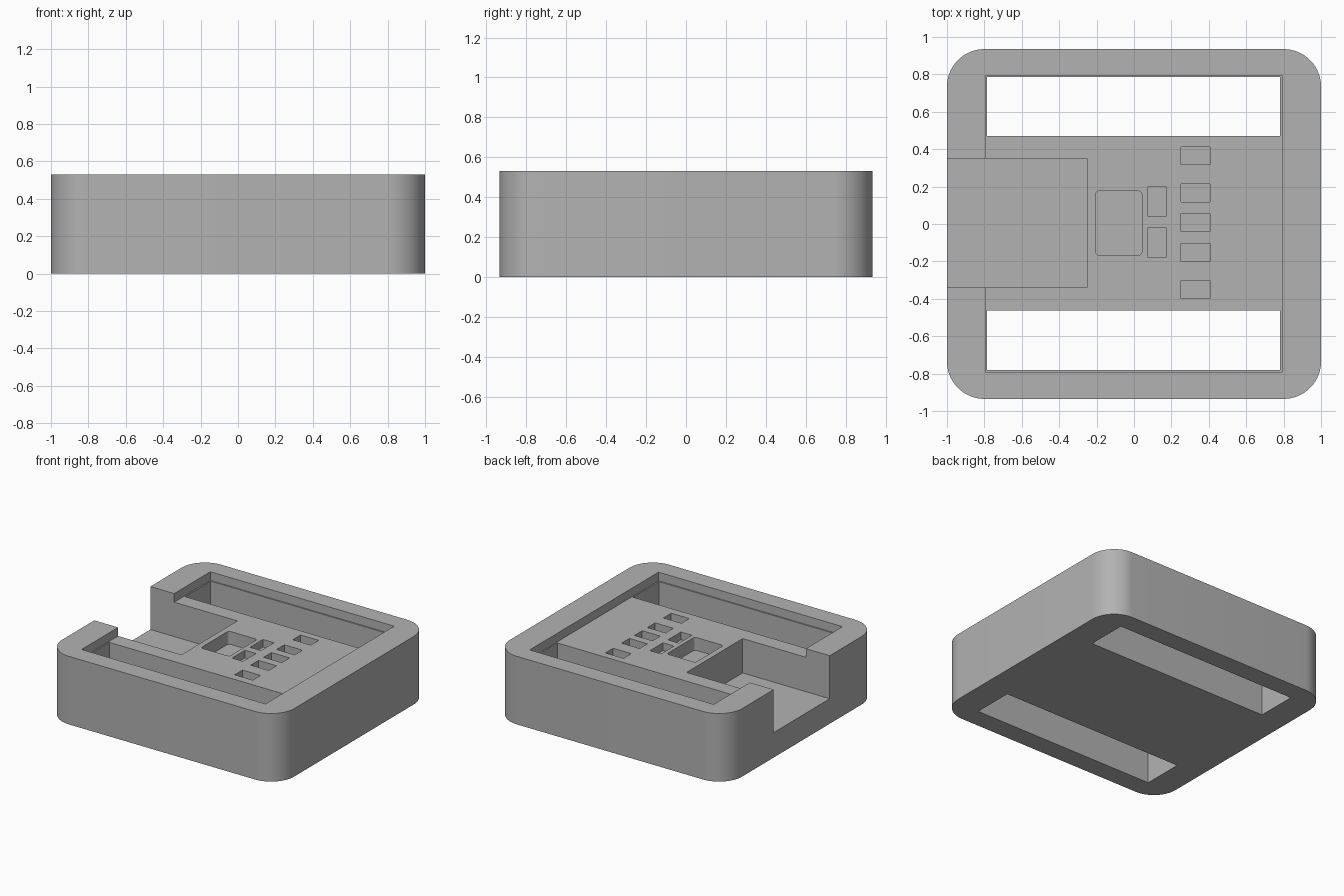
import bpy, bmesh

old = bpy.data.objects.get("Cube")
if old:
    bpy.data.objects.remove(old, do_unlink=True)

# Single grey material
grey = bpy.data.materials.new("plain_grey")
grey.use_nodes = True
colour = (0.45, 0.45, 0.45, 1)
grey.diffuse_color = colour
bsdf = next(n for n in grey.node_tree.nodes if n.type == 'BSDF_PRINCIPLED')
bsdf.inputs["Base Color"].default_value = colour


def block(name, x, y, z, radius=0, segments=12):
    """Box from (min, max) ranges, with optional rounded vertical corners."""
    bm = bmesh.new()
    bmesh.ops.create_cube(bm, size=1)
    for v in bm.verts:
        for i, (low, high) in enumerate((x, y, z)):
            v.co[i] = high if v.co[i] > 0 else low
    if radius:
        upright = [e for e in bm.edges
                   if abs(e.verts[0].co.z - e.verts[1].co.z) > 0.01]
        bmesh.ops.bevel(bm, geom=upright, offset=radius, segments=segments,
                        profile=0.5, affect='EDGES')
    bmesh.ops.recalc_face_normals(bm, faces=bm.faces)
    mesh = bpy.data.meshes.new(name)
    bm.to_mesh(mesh)
    bm.free()
    mesh.materials.append(grey)
    obj = bpy.data.objects.new(name, mesh)
    bpy.context.collection.objects.link(obj)
    return obj


HEIGHT, FLOOR, ABOVE = 0.53, 0.463, 0.7
body = block("tray_body", (-1, 1), (-0.935, 0.935), (0, HEIGHT), 0.2, 16)


def cut(name, x, y, z, radius=0):
    """Subtract a block from the body."""
    cutter = block(name, x, y, z, radius, 6)
    cutter.hide_render = True
    mod = body.modifiers.new(name, 'BOOLEAN')
    mod.operation = 'DIFFERENCE'
    mod.solver = 'EXACT'
    mod.object = cutter
    bpy.context.view_layer.objects.active = body
    bpy.ops.object.modifier_apply(modifier=mod.name)
    bpy.data.objects.remove(cutter, do_unlink=True)


# Shallow square recess in the top
cut("recess", (-0.795, 0.79), (-0.79, 0.795), (FLOOR, ABOVE))

# Long slots through the base, leaving a thin ledge around the recess
for low, high in ((0.47, 0.785), (-0.78, -0.462)):
    cut("long_slot", (-0.785, 0.78), (low, high), (-0.1, ABOVE))

# Deep open notch on the side
cut("side_notch", (-1.2, -0.25), (-0.34, 0.35), (0.195, ABOVE))

# Large pocket with softened corners
cut("large_pocket", (-0.205, 0.042), (-0.167, 0.177), (FLOOR - 0.1, ABOVE), 0.02)

# Pair of upright small pockets
for y in (0.12, -0.1):
    cut("upright_pocket", (0.075, 0.17), (y - 0.08, y + 0.08), (FLOOR - 0.06, ABOVE))

# Row of five small pockets
for y in (0.365, 0.165, 0.007, -0.153, -0.35):
    cut("row_pocket", (0.25, 0.406), (y - 0.048, y + 0.048), (FLOOR - 0.06, ABOVE))

# Smooth only the rounded corners
bpy.ops.object.select_all(action='DESELECT')
body.select_set(True)
bpy.context.view_layer.objects.active = body
bpy.ops.object.shade_smooth_by_angle(angle=0.5)
